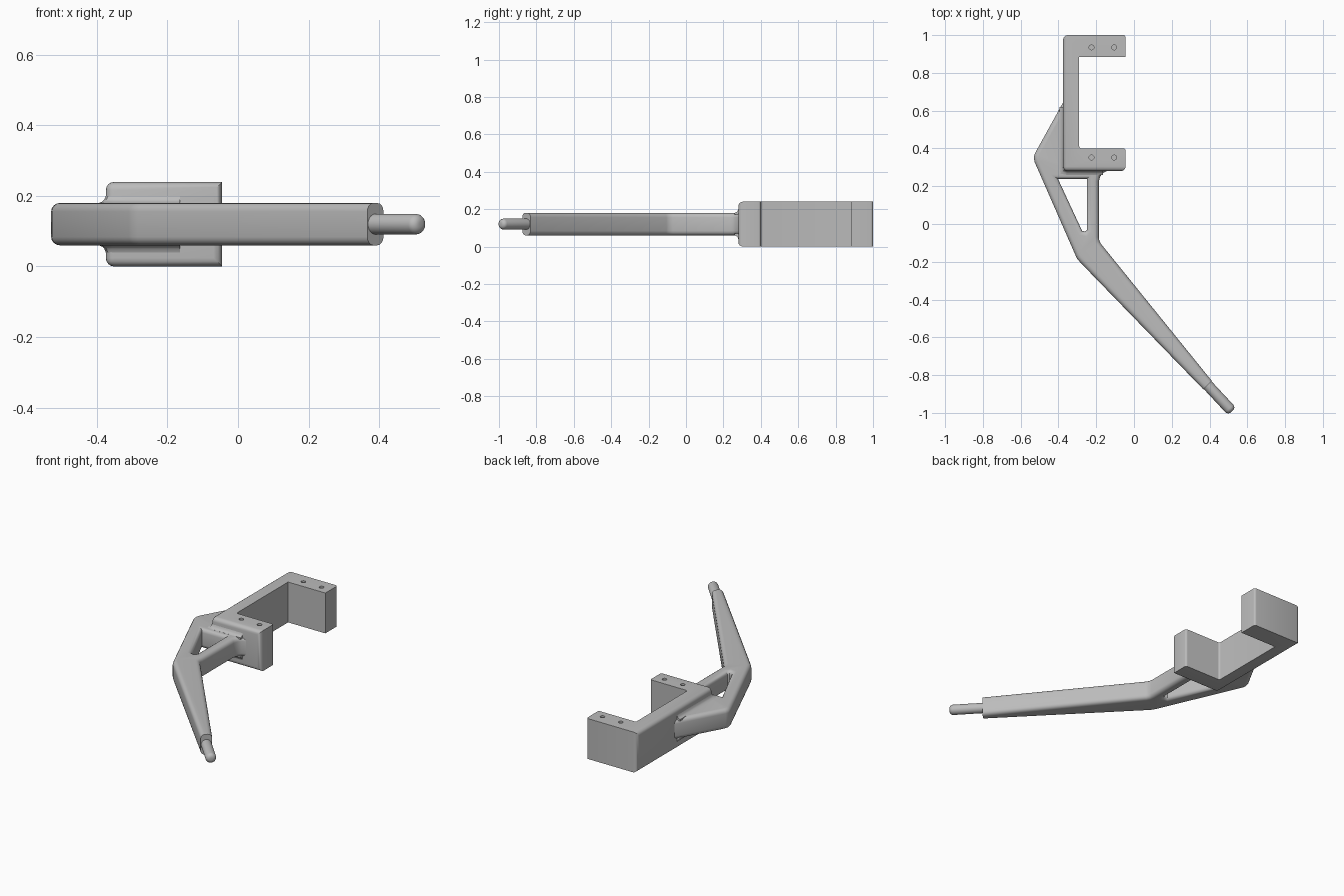
import bpy, bmesh
from mathutils import Vector

cube = bpy.data.objects.get("Cube")
if cube:
    bpy.data.objects.remove(cube, do_unlink=True)

grey = bpy.data.materials.new("plain grey")
grey.use_nodes = True
COLOUR = (0.5, 0.5, 0.5, 1)
grey.diffuse_color = COLOUR
grey.node_tree.nodes["Principled BSDF"].inputs["Base Color"].default_value = COLOUR

MID = 0.12           # height of the arm's centre plane
HALF = 0.06          # half thickness of the arm


def finish(bm, name):
    bmesh.ops.recalc_face_normals(bm, faces=bm.faces)
    me = bpy.data.meshes.new(name)
    bm.to_mesh(me)
    bm.free()
    me.materials.clear()
    me.materials.append(grey)
    ob = bpy.data.objects.new(name, me)
    bpy.context.collection.objects.link(ob)
    return ob


def activate(ob):
    bpy.ops.object.select_all(action="DESELECT")
    ob.select_set(True)
    bpy.context.view_layer.objects.active = ob


def smooth(ob):
    activate(ob)
    bpy.ops.object.shade_smooth_by_angle(angle=0.6)


# C-shaped bracket: extruded outline with weighted bevels
LEFT, FRONT, BACK, TOP = -0.375, 0.28, 1.0, 0.24
outline = [(LEFT, FRONT), (-0.045, FRONT), (-0.045, 0.4), (-0.29, 0.4),
           (-0.29, 0.885), (-0.045, 0.885), (-0.045, BACK), (LEFT, BACK)]
bm = bmesh.new()
base = bm.faces.new([bm.verts.new((x, y, 0)) for x, y in outline])
ext = bmesh.ops.extrude_face_region(bm, geom=[base])["geom"]
bmesh.ops.translate(bm, vec=(0, 0, TOP), verts=[v for v in ext if isinstance(v, bmesh.types.BMVert)])
weight = bm.edges.layers.float.new("bevel_weight_edge")
for e in bm.edges:
    a, b = (v.co for v in e.verts)
    upright = abs(a.z - b.z) > 0.1
    outer = any(abs(a[i] - v) < 1e-4 and abs(b[i] - v) < 1e-4 for i, v in ((0, LEFT), (1, FRONT)))
    if outer:
        e[weight] = 1.0
    elif upright and a.y < 0.5 or upright and a.y > 0.95:
        e[weight] = 0.5
bracket = finish(bm, "bracket")
bevel = bracket.modifiers.new("round", "BEVEL")
bevel.limit_method = "WEIGHT"
bevel.width, bevel.segments = 0.024, 4

# Screw holes in the bracket ends
bm = bmesh.new()
for x in (-0.225, -0.105):
    for y in (0.352, 0.935):
        tube = bmesh.ops.create_cone(bm, cap_ends=True, segments=20, radius1=0.013, radius2=0.013, depth=0.2)
        bmesh.ops.translate(bm, vec=(x, y, TOP), verts=tube["verts"])
cutter = finish(bm, "hole_cutter")
cutter.hide_render = True
drill = bracket.modifiers.new("holes", "BOOLEAN")
drill.object, drill.operation, drill.solver = cutter, "DIFFERENCE", "EXACT"
activate(bracket)
for m in ("round", "holes"):
    bpy.ops.object.modifier_apply(modifier=m)
bpy.data.objects.remove(cutter, do_unlink=True)
smooth(bracket)

# Arm: filled outline with a triangular window and rounded edges
arm_line = [(-0.33, 0.70), (-0.372, 0.65), (-0.524, 0.375), (-0.53, 0.355), (-0.527, 0.33),
            (-0.31, -0.165), (-0.30, -0.185), (-0.285, -0.203), (0.42, -0.93),
            (0.46, -0.89), (-0.175, -0.105), (-0.183, -0.09), (-0.186, -0.07),
            (-0.186, 0.225), (-0.18, 0.25), (-0.165, 0.27), (-0.14, 0.282), (-0.14, 0.32), (-0.33, 0.32)]
window = [(-0.402, 0.238), (-0.25, 0.238), (-0.25, -0.032), (-0.258, -0.04), (-0.275, -0.036)]
cu = bpy.data.curves.new("arm_curve", "CURVE")
cu.dimensions, cu.fill_mode = "2D", "BOTH"
ROUND = 0.024
cu.bevel_depth, cu.bevel_resolution = ROUND, 3
cu.offset, cu.extrude = -ROUND, HALF - ROUND
for pts in (arm_line, window):
    sp = cu.splines.new("POLY")
    sp.points.add(len(pts) - 1)
    for p, (x, y) in zip(sp.points, pts):
        p.co = (x, y, 0, 1)
    sp.use_cyclic_u = True
arm_curve = bpy.data.objects.new("arm_curve", cu)
bpy.context.collection.objects.link(arm_curve)
bpy.context.view_layer.update()
me = bpy.data.meshes.new_from_object(arm_curve.evaluated_get(bpy.context.evaluated_depsgraph_get()))
bpy.data.objects.remove(arm_curve, do_unlink=True)
bm = bmesh.new()
bm.from_mesh(me)
bmesh.ops.remove_doubles(bm, verts=bm.verts, dist=1e-5)
bmesh.ops.translate(bm, vec=(0, 0, MID), verts=bm.verts)
# Square off the thin end
tip = Vector((0.39, -0.853, MID))
axis = Vector((0.69, -0.724, 0)).normalized()
cut = bmesh.ops.bisect_plane(bm, geom=bm.verts[:] + bm.edges[:] + bm.faces[:],
                             plane_co=tip, plane_no=axis, clear_outer=True)
rim = [g for g in cut["geom_cut"] if isinstance(g, bmesh.types.BMEdge)]
bmesh.ops.holes_fill(bm, edges=rim, sides=0)
smooth(finish(bm, "arm"))

# Concave fillets where the arm meets the bracket, above and below
path = [((LEFT, 0.62), (-1, 0)), ((LEFT, 0.30), (-1, 0)), ((LEFT + 0.006, FRONT + 0.006), (-1, -1)),
        ((-0.355, FRONT), (0, -1)), ((-0.165, FRONT), (0, -1))]
section = [(-0.01, 0.02), (0, 0.02), (0.004, 0.01), (0.01, 0.004), (0.02, 0), (0.02, -0.01), (-0.01, -0.01)]
bm = bmesh.new()
for side in (1, -1):
    rings = [[bm.verts.new((x + nx * o, y + ny * o, MID + side * (HALF + h))) for o, h in section]
             for (x, y), (nx, ny) in path]
    for r, s in zip(rings, rings[1:]):
        for i in range(len(section)):
            j = (i + 1) % len(section)
            bm.faces.new((r[i], r[j], s[j], s[i]))
    bm.faces.new(rings[0])
    bm.faces.new(rings[-1])
smooth(finish(bm, "joint_fillet"))

# Round pin at the thin end
end = Vector((0.519, -0.992, MID))
start = tip - axis * 0.03
bm = bmesh.new()
length = (end - start).length
bmesh.ops.create_cone(bm, cap_ends=True, segments=32, radius1=0.029, radius2=0.029, depth=length)
rim = [e for e in bm.edges if all(v.co.z > 0 for v in e.verts)]
bmesh.ops.bevel(bm, geom=rim, offset=0.022, segments=5, profile=0.5, affect="EDGES")
pin = finish(bm, "pin")
pin.location = (start + end) / 2
pin.rotation_euler = (end - start).to_track_quat("Z", "Y").to_euler()
smooth(pin)
